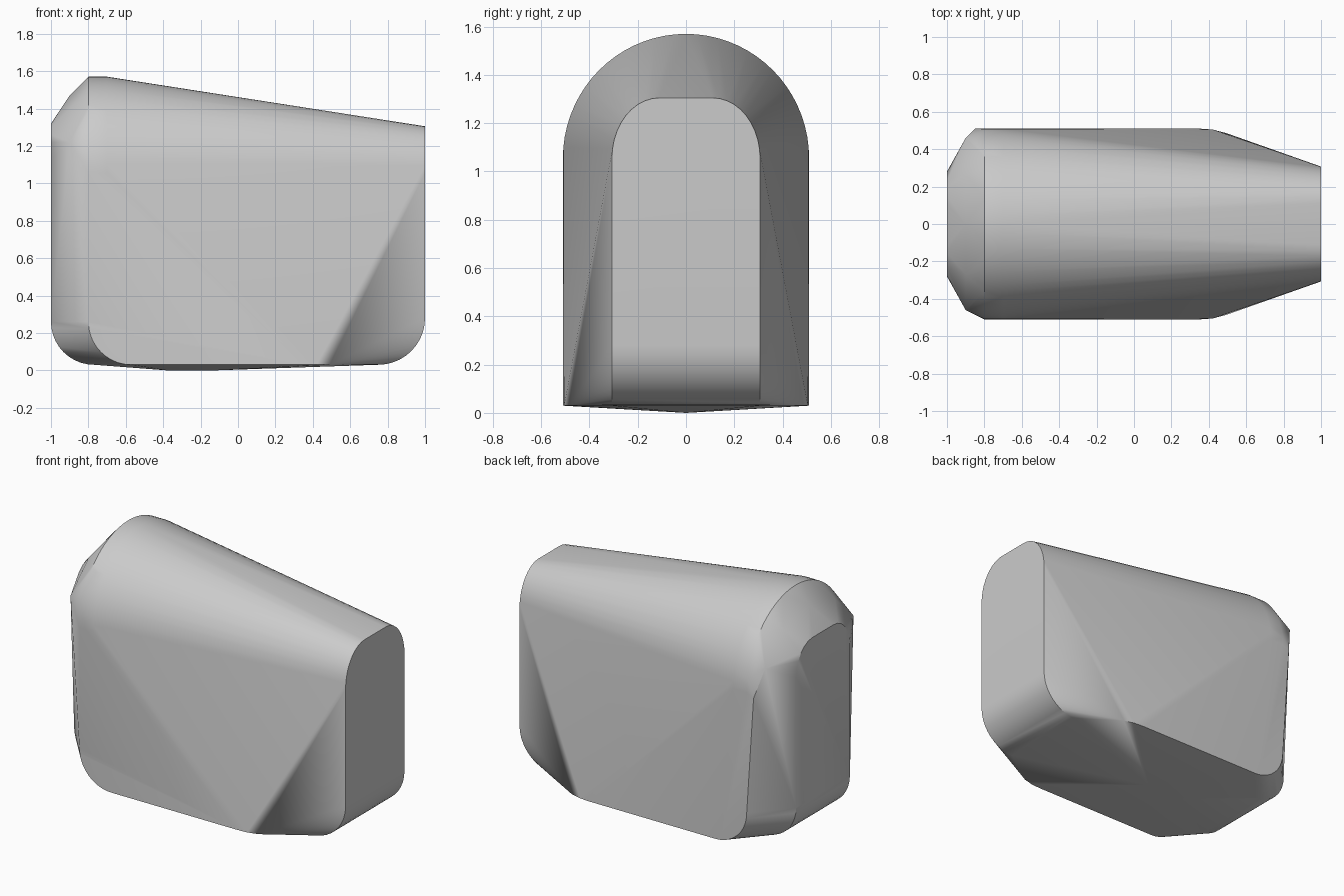
import bpy
import bmesh
from math import sin, cos, pi, radians

cube = bpy.data.objects.get("Cube")
if cube:
    bpy.data.objects.remove(cube, do_unlink=True)

grey = bpy.data.materials.new("light grey")
grey.use_nodes = True
COLOUR = (0.6, 0.6, 0.6, 1)
grey.diffuse_color = COLOUR
grey.node_tree.nodes["Principled BSDF"].inputs["Base Color"].default_value = COLOUR

points = []


def add_both(x, y, z):
    """Add a point and its mirror across the y = 0 plane."""
    points.append((x, y, z))
    points.append((x, -y, z))


def arch(x, flat, rx, base, rz, steps):
    """Rounded top: quarter ellipses joined by a flat of half width flat."""
    for i in range(steps + 1):
        a = i / steps * pi / 2
        add_both(x, flat + rx * cos(a), base + rz * sin(a))


def bottom_curve(x, side, half_width, radius, steps=10):
    """Rounded lower edge that runs from an end wall into the underside."""
    for i in range(steps + 1):
        a = i / steps * pi / 2
        add_both(x - side * radius * (1 - cos(a)), half_width,
                 0.03 + radius * (1 - sin(a)))


# Narrow end wall
arch(1.0, 0.11, 0.197, 1.055, 0.25, 10)
bottom_curve(1.0, 1, 0.307, 0.25)

# Broad shoulder
arch(-0.8, 0, 0.51, 1.055, 0.515, 18)
arch(-0.7, 0, 0.51, 1.055, 0.515, 18)
bottom_curve(-0.8, -1, 0.51, 0.23)

# Bevelled tall end
arch(-1.0, 0.11, 0.17, 1.12, 0.2, 6)
bottom_curve(-1.0, -1, 0.28, 0.23)
for y, z in ((0.46, 1.22), (0.27, 1.4), (0.0, 1.47)):
    add_both(-0.9, y, z)
points.append((-0.85, 0.51, 1.03))

# Bend of the side walls towards the narrow end
for x, y in ((0.35, 0.51), (0.42, 0.505), (0.49, 0.487)):
    add_both(x, y, 0.03)

# Shallow keel
for x in (-0.38, -0.12):
    points.append((x, 0, 0))

# Wrap all sections in one closed skin
bm = bmesh.new()
for p in points:
    bm.verts.new(p)
bmesh.ops.remove_doubles(bm, verts=bm.verts[:], dist=0.001)
bmesh.ops.convex_hull(bm, input=bm.verts[:])
loose = [v for v in bm.verts if not v.link_faces]
bmesh.ops.delete(bm, geom=loose, context="VERTS")
bmesh.ops.recalc_face_normals(bm, faces=bm.faces[:])

mesh = bpy.data.meshes.new("body")
bm.to_mesh(mesh)
bm.free()
mesh.materials.append(grey)
body = bpy.data.objects.new("body", mesh)
bpy.context.collection.objects.link(body)
bpy.ops.object.select_all(action="DESELECT")
body.select_set(True)
bpy.context.view_layer.objects.active = body
bpy.ops.object.shade_smooth_by_angle(angle=radians(30))
